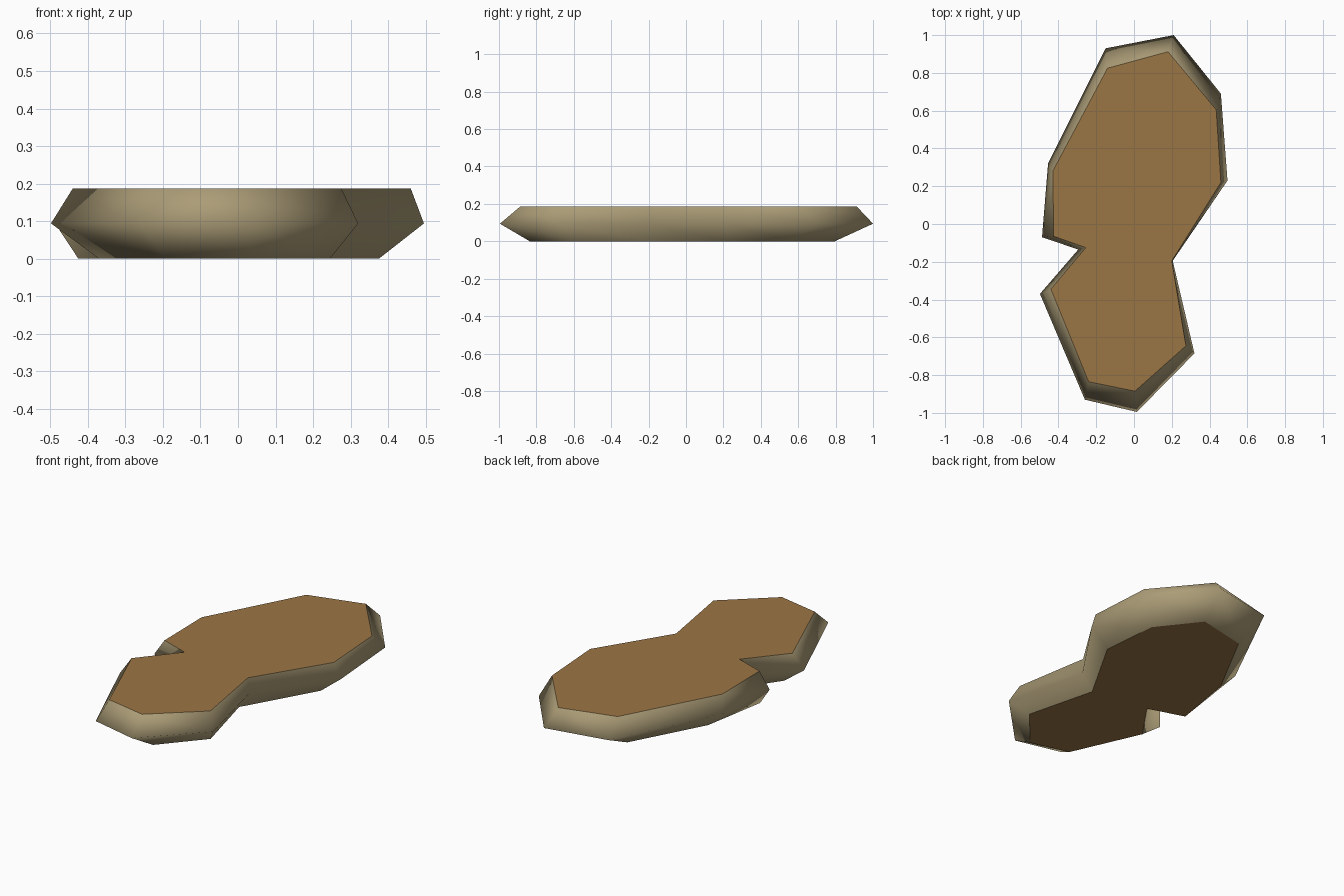
import bpy
import bmesh

if "Cube" in bpy.data.objects:
    bpy.data.objects.remove(bpy.data.objects["Cube"])


def material(name, rgb):
    m = bpy.data.materials.new(name)
    m.diffuse_color = (*rgb, 1)
    m.use_nodes = True
    m.node_tree.nodes["Principled BSDF"].inputs["Base Color"].default_value = m.diffuse_color
    return m


# Outlines, clockwise from the back left: underside, widest rim, top
BOTTOM = [(-.135, .73), (.16, .795), (.345, .56), (.375, .22), (.14, -.19), (.245, -.60),
          (.04, -.835), (-.19, -.775), (-.37, -.37), (-.21, -.14), (-.425, -.07), (-.36, .31)]
RIM = [(-.15, .93), (.21, 1.0), (.46, .69), (.495, .23), (.205, -.195), (.32, -.685),
       (.015, -.995), (-.26, -.93), (-.498, -.37), (-.295, -.135), (-.487, -.07), (-.455, .32)]
TOP = [(-.14, .825), (.18, .912), (.435, .605), (.46, .22), (.20, -.195), (.275, -.645),
       (.005, -.885), (-.24, -.835), (-.44, -.345), (-.255, -.125), (-.425, -.065), (-.43, .28)]

# Loft the three outlines into one slab
bm = bmesh.new()
rings = [[bm.verts.new((x, y, z)) for x, y in pts]
         for pts, z in ((BOTTOM, 0), (RIM, .094), (TOP, .187))]
n = len(RIM)
for low, high in zip(rings, rings[1:]):
    for i in range(n):
        j = (i + 1) % n
        face = bm.faces.new((low[i], low[j], high[j], high[i]))
        face.smooth = True
        face.material_index = 1

# Flat caps with crisp borders
for ring in (rings[0], rings[-1]):
    cap = bm.faces.new(ring)
    cap.material_index = 0
    for e in cap.edges:
        e.smooth = False
bmesh.ops.recalc_face_normals(bm, faces=bm.faces[:])

mesh = bpy.data.meshes.new("stone_slab")
bm.to_mesh(mesh)
bm.free()
mesh.materials.append(material("brown dirt", (.33, .18, .058)))
mesh.materials.append(material("tan edge", (.41, .335, .185)))
bpy.context.collection.objects.link(bpy.data.objects.new("stone_slab", mesh))
